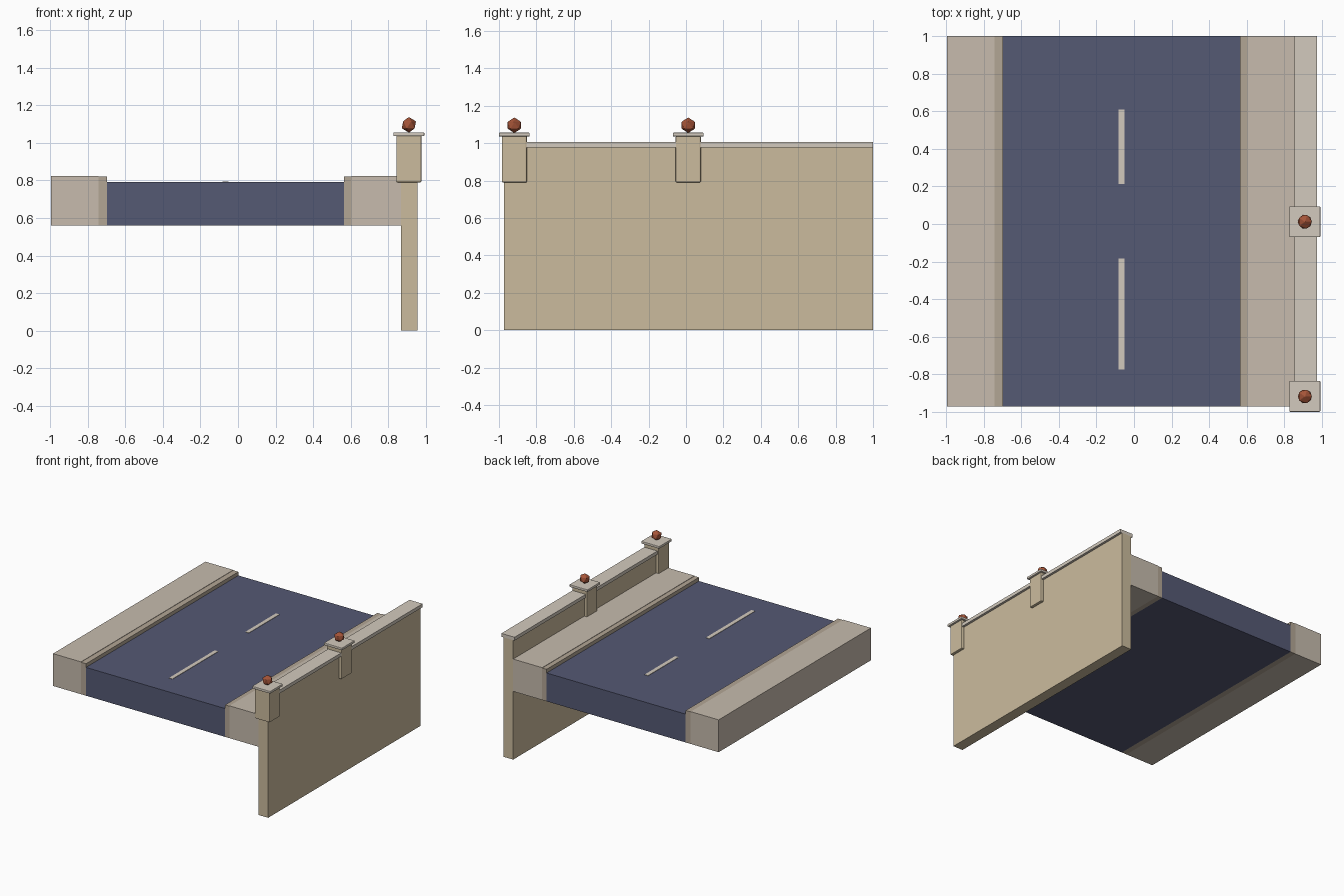
import bpy

if "Cube" in bpy.data.objects:
    bpy.data.objects.remove(bpy.data.objects["Cube"])

Y0, Y1 = -0.973, 1.0          # ends of the road section
Z0 = 0.559                    # underside of the road slab


def material(name, rgb):
    m = bpy.data.materials.new(name)
    m.diffuse_color = (*rgb, 1)
    m.use_nodes = True
    m.node_tree.nodes["Principled BSDF"].inputs["Base Color"].default_value = m.diffuse_color
    return m


ASPHALT = material("asphalt", (0.09, 0.10, 0.175))
PAVING = material("paving", (0.57, 0.50, 0.42))
CURB = material("curb_stone", (0.45, 0.38, 0.30))
WALL = material("wall_stone", (0.60, 0.50, 0.34))
COPING = material("coping_stone", (0.65, 0.59, 0.51))
COPPER = material("copper", (0.38, 0.09, 0.04))


def finish(o, name, mat, bevel):
    o.name = name
    o.data.materials.append(mat)
    if bevel:
        b = o.modifiers.new("bevel", 'BEVEL')
        b.width, b.segments = bevel, 2
    return o


def box(name, x, y, z, mat, bevel=0):
    """Box from (min, max) pairs on each axis."""
    bpy.ops.mesh.primitive_cube_add(size=1)
    o = bpy.context.object
    for v in o.data.vertices:
        v.co = [a + (b - a) * (c + 0.5) for (a, b), c in zip((x, y, z), v.co)]
    return finish(o, name, mat, bevel)


# Road slab and centre-line dashes
box("road", (-0.697, 0.564), (Y0, Y1), (Z0, 0.791), ASPHALT)
for i, y in enumerate([(-0.775, -0.183), (0.214, 0.61)]):
    box(f"lane_dash_{i}", (-0.083, -0.051), y, (0.785, 0.794), COPING)

# Pavements with curbs on both sides
box("left_pavement", (-0.996, -0.743), (Y0, Y1), (Z0, 0.824), PAVING)
box("left_curb", (-0.743, -0.697), (Y0, Y1), (Z0, 0.821), CURB)
box("right_curb", (0.564, 0.604), (Y0, Y1), (Z0, 0.821), CURB)
box("right_pavement", (0.604, 0.868), (Y0, Y1), (Z0, 0.824), PAVING)

# Retaining wall with coping
box("wall", (0.867, 0.955), (Y0, Y1), (0, 0.98), WALL)
box("wall_coping", (0.855, 0.974), (Y0, Y1), (0.978, 1.006), COPING)

# Posts with cap slab and faceted ball
PX = 0.910
for i, py in enumerate((-0.918, 0.012)):
    def around(c, h):
        return (c - h, c + h)
    box(f"post_{i}", around(PX, 0.067), around(py, 0.067), (0.79, 1.04), WALL, 0.006)
    box(f"post_cap_{i}", around(PX, 0.082), around(py, 0.082), (1.036, 1.056), COPING, 0.004)
    bpy.ops.mesh.primitive_ico_sphere_add(subdivisions=1, radius=0.042,
                                          location=(PX, py, 1.096))
    finish(bpy.context.object, f"post_ball_{i}", COPPER, 0.002)
